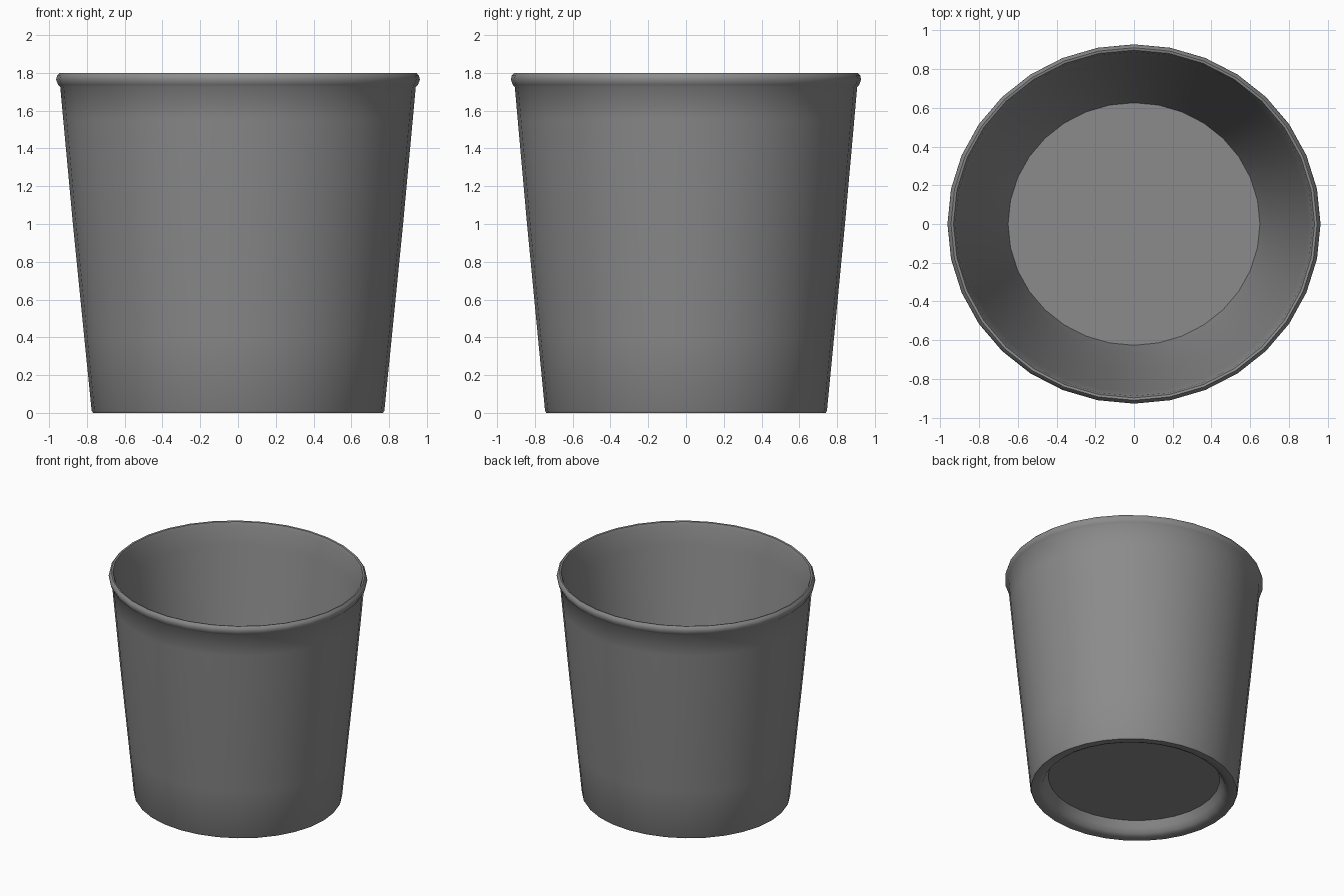
import bpy, bmesh, math

if "Cube" in bpy.data.objects:
    bpy.data.objects.remove(bpy.data.objects["Cube"])

SIDES = 32
Y_SCALE = 0.963   # the cup is slightly oval

# One closed outline: (radius, height) from underside centre, up the outside, over the rim, down to the floor centre
profile = [
    (0.64, 0.10), (0.665, 0.05), (0.685, 0.015), (0.715, 0.0), (0.768, 0.0), (0.775, 0.012),  # recessed foot
    (0.814, 0.40), (0.874, 1.0), (0.925, 1.55), (0.941, 1.725),                     # outer wall
    (0.953, 1.738), (0.963, 1.765), (0.958, 1.785), (0.945, 1.80), (0.932, 1.797),             # rolled rim
    (0.922, 1.77), (0.90, 1.62), (0.80, 0.99), (0.69, 0.30), (0.65, 0.14),          # inner wall
]

gray = bpy.data.materials.new("gray")
gray.diffuse_color = (0.26, 0.26, 0.26, 1)
gray.use_nodes = True
gray.node_tree.nodes["Principled BSDF"].inputs["Base Color"].default_value = gray.diffuse_color

bm = bmesh.new()
rings = []
for r, z in profile:
    rings.append([bm.verts.new((r * math.cos(2 * math.pi * i / SIDES),
                                r * Y_SCALE * math.sin(2 * math.pi * i / SIDES), z))
                  for i in range(SIDES)])
for a, b in zip(rings, rings[1:]):
    for i in range(SIDES):
        j = (i + 1) % SIDES
        bm.faces.new((a[i], a[j], b[j], b[i]))
bm.faces.new(rings[0][::-1])   # underside
bm.faces.new(rings[-1])        # floor
bmesh.ops.recalc_face_normals(bm, faces=bm.faces)

mesh = bpy.data.meshes.new("cup")
bm.to_mesh(mesh)
bm.free()
mesh.materials.append(gray)
cup = bpy.data.objects.new("cup", mesh)
bpy.context.collection.objects.link(cup)

# Smooth walls with crisp floor edges
bpy.context.view_layer.objects.active = cup
cup.select_set(True)
bpy.ops.object.shade_smooth_by_angle(angle=math.radians(50))
